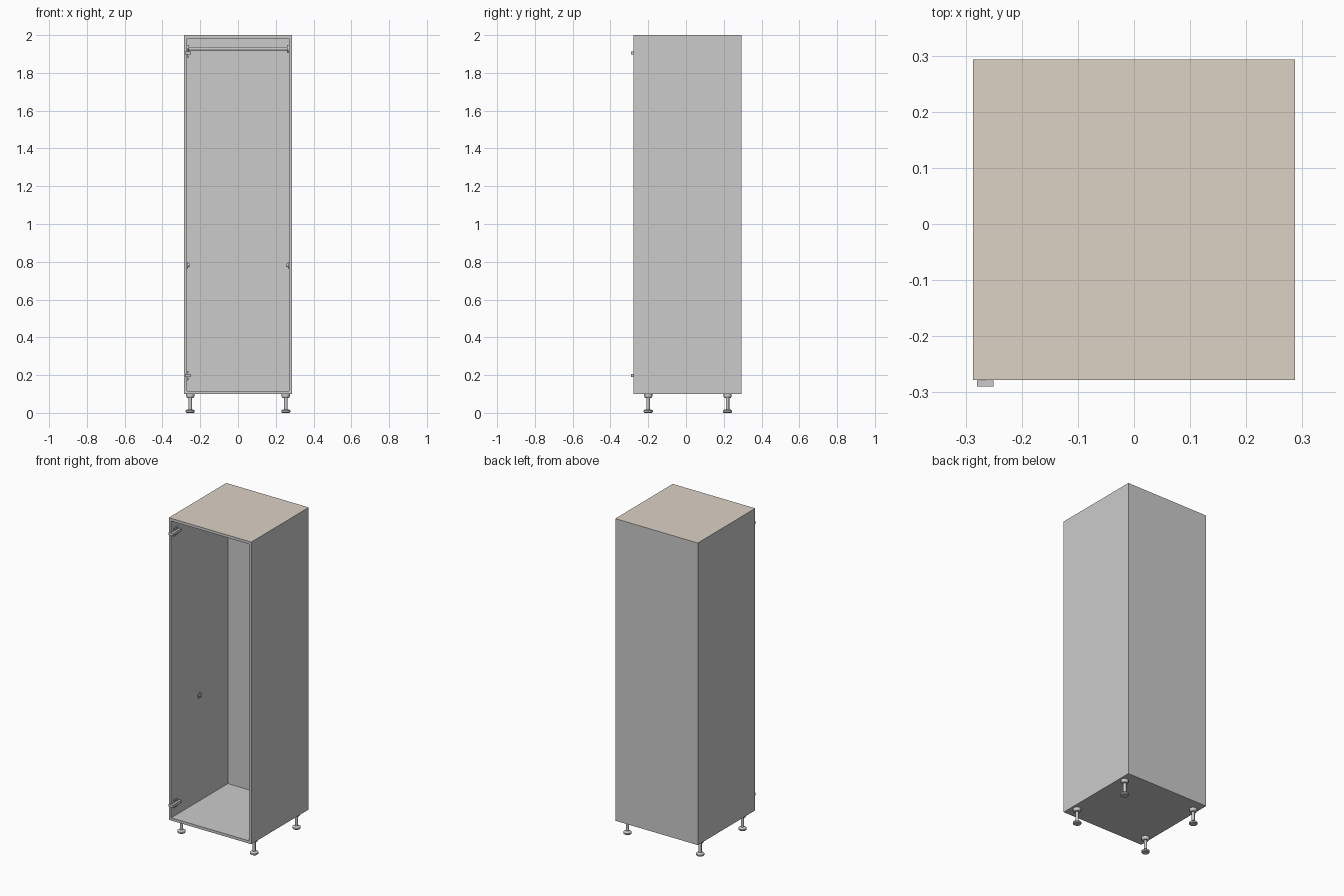
import bpy, math
from mathutils import Matrix

if "Cube" in bpy.data.objects:
    bpy.data.objects.remove(bpy.data.objects["Cube"])

W, YF, YB, Z0, Z1, T = 0.287, -0.278, 0.293, 0.10, 2.0, 0.017


def box(name, x, y, z):
    """Box from (min, max) pairs."""
    bpy.ops.mesh.primitive_cube_add(size=1)
    ob = bpy.context.object
    ob.name = name
    size = [b - a for a, b in (x, y, z)]
    mid = [(a + b) / 2 for a, b in (x, y, z)]
    ob.data.transform(Matrix.Translation(mid) @ Matrix.Diagonal((*size, 1)))
    return ob


def cyl(name, r, depth, loc, axis='Z', n=24):
    rot = {'Z': (0, 0, 0), 'X': (0, math.pi / 2, 0), 'Y': (math.pi / 2, 0, 0)}[axis]
    bpy.ops.mesh.primitive_cylinder_add(vertices=n, radius=r, depth=depth, location=loc, rotation=rot)
    ob = bpy.context.object
    ob.name = name
    bpy.ops.object.shade_smooth_by_angle()
    return ob


def lathe(name, profile, loc, n=24):
    """Turned solid from (radius, height) points, closed with end caps."""
    verts = [(r * math.cos(2 * math.pi * i / n), r * math.sin(2 * math.pi * i / n), z)
             for r, z in profile for i in range(n)]
    faces = [(k * n + i, k * n + (i + 1) % n, (k + 1) * n + (i + 1) % n, (k + 1) * n + i)
             for k in range(len(profile) - 1) for i in range(n)]
    faces += [tuple(reversed(range(n))), tuple(range((len(profile) - 1) * n, len(profile) * n))]
    me = bpy.data.meshes.new(name)
    me.from_pydata(verts, [], faces)
    ob = bpy.data.objects.new(name, me)
    bpy.context.collection.objects.link(ob)
    ob.location = loc
    bpy.context.view_layer.objects.active = ob
    bpy.ops.object.select_all(action='DESELECT')
    ob.select_set(True)
    bpy.ops.object.shade_smooth_by_angle()
    return ob


# Carcass panels
box("left_side_panel", (-W, -W + T), (YF, YB), (Z0, Z1 - T))
box("right_side_panel", (W - T, W), (YF, YB), (Z0, Z1 - T))
box("bottom_panel", (-W + T, W - T), (YF, YB), (Z0, Z0 + T))
box("back_panel", (-W + T, W - T), (YB - 0.008, YB), (Z0 + T, Z1 - T))
top = box("top_panel", (-W, W), (YF, YB), (Z1 - T, Z1))

# Beige upper face on the grey top panel
grey = bpy.data.materials.new("grey_board")
grey.diffuse_color = (0.8, 0.8, 0.8, 1)
grey.use_nodes = True
grey.node_tree.nodes["Principled BSDF"].inputs["Base Color"].default_value = grey.diffuse_color
beige = bpy.data.materials.new("beige_top")
beige.diffuse_color = (0.72, 0.64, 0.56, 1)
beige.use_nodes = True
beige.node_tree.nodes["Principled BSDF"].inputs["Base Color"].default_value = beige.diffuse_color
top.data.materials.append(grey)
top.data.materials.append(beige)
for p in top.data.polygons:
    p.material_index = 1 if p.normal.z > 0.5 else 0

# Adjustable feet
foot = [(0.020, 0), (0.024, 0.004), (0.024, 0.012), (0.018, 0.017), (0.009, 0.019),
        (0.009, 0.078), (0.017, 0.080), (0.022, 0.088), (0.022, Z0)]
for sx, xn in ((-1, "left"), (1, "right")):
    for y, yn in ((-0.20, "front"), (0.22, "back")):
        lathe(f"{yn}_{xn}_foot", foot, (sx * 0.253, y, 0))

# Hanging rail with end sockets, and the lower pegs on each wall
inner = W - T
cyl("hanging_rail", 0.010, 2 * inner, (0, 0.0, 1.928), 'X')
for s, xn in ((-1, "left"), (1, "right")):
    cyl(f"{xn}_rail_socket", 0.019, 0.010, (s * (inner - 0.005), 0, 1.928), 'X')
    cyl(f"{xn}_peg_plate", 0.018, 0.005, (s * (inner - 0.0025), 0, 0.782), 'X')
    cyl(f"{xn}_peg", 0.009, 0.012, (s * (inner - 0.006), 0, 0.782), 'X')

# Door hinges on the left wall
for z, zn in ((1.905, "upper"), (0.197, "lower")):
    xi = -inner
    box(f"{zn}_hinge_plate", (xi, xi + 0.005), (-0.255, -0.222), (z - 0.025, z + 0.025))
    box(f"{zn}_hinge_arm", (xi + 0.005, xi + 0.019), (-0.282, -0.205), (z - 0.008, z + 0.008))
    box(f"{zn}_hinge_knuckle", (-0.280, -0.250), (-0.290, -0.279), (z - 0.008, z + 0.008))
    for k in (-1, 1):
        cyl(f"{zn}_hinge_screw", 0.005, 0.004, (xi + 0.006, -0.238, z + k * 0.018), 'X', 16)
